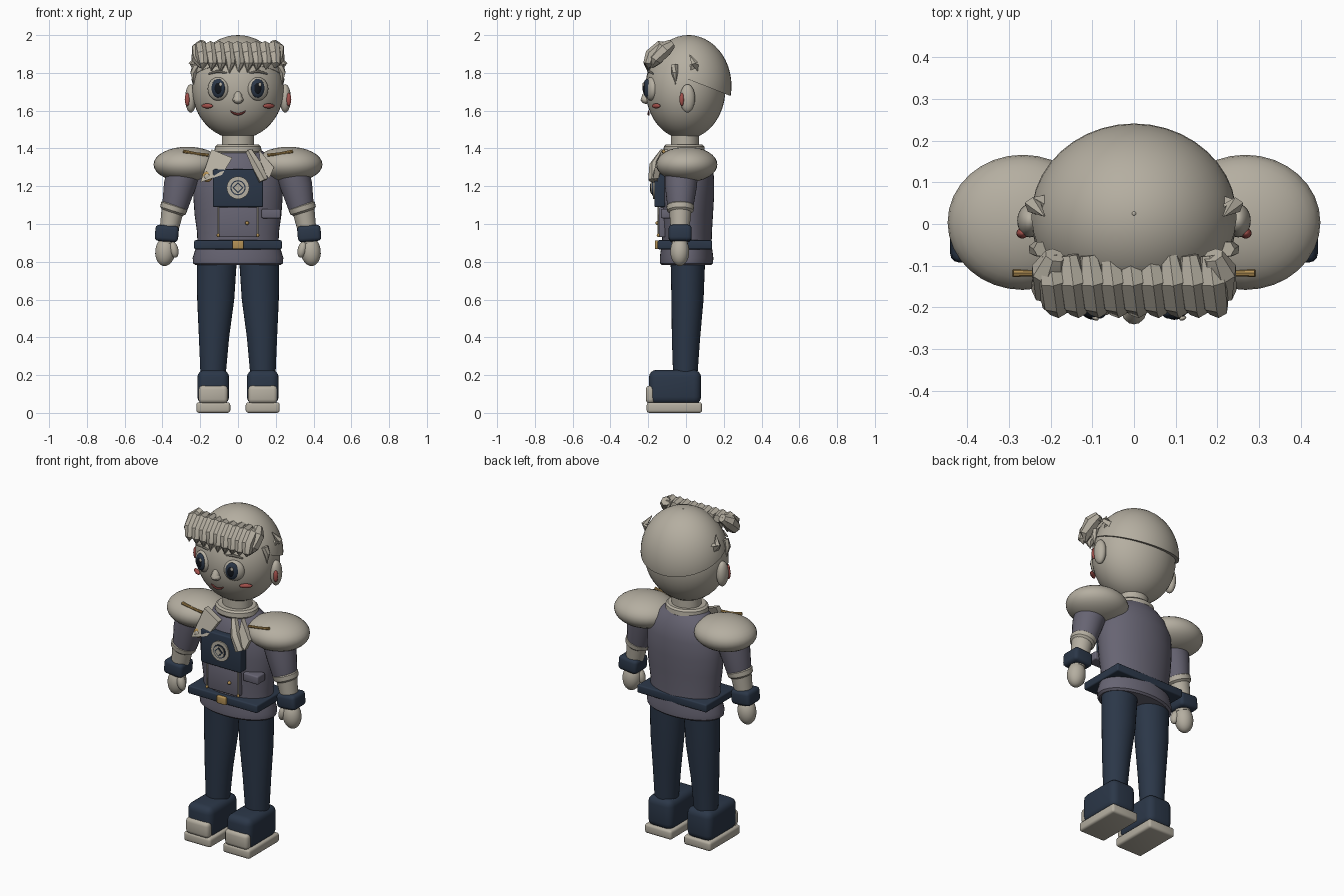
import bpy, bmesh, math
from mathutils import Vector, Matrix


def mat(name, rgb):
    m = bpy.data.materials.new(name)
    m.diffuse_color = (*rgb, 1)
    return m


BEIGE = mat("warm_beige", (0.46, 0.425, 0.355))
PURPLE = mat("dusty_purple", (0.135, 0.128, 0.17))
NAVY = mat("dark_navy", (0.024, 0.038, 0.065))
RED = mat("muted_red", (0.36, 0.08, 0.07))
GOLD = mat("old_gold", (0.45, 0.28, 0.09))
BLACK = mat("near_black", (0.006, 0.008, 0.012))


def finish(name, bm, material):
    bmesh.ops.recalc_face_normals(bm, faces=bm.faces)
    me = bpy.data.meshes.new(name)
    bm.to_mesh(me)
    bm.free()
    me.materials.append(material)
    ob = bpy.data.objects.new(name, me)
    bpy.context.collection.objects.link(ob)
    return ob


def ball(name, c, r, material, rot=(0, 0, 0), seg=32, rings=18, cut=None):
    bm = bmesh.new()
    bmesh.ops.create_uvsphere(bm, u_segments=seg, v_segments=rings, radius=1)
    bmesh.ops.scale(bm, vec=r, verts=bm.verts)
    ob_rot = Matrix.Rotation(rot[2], 4, 'Z') @ Matrix.Rotation(rot[1], 4, 'Y') @ Matrix.Rotation(rot[0], 4, 'X')
    bmesh.ops.transform(bm, matrix=Matrix.Translation(c) @ ob_rot, verts=bm.verts)
    if cut:
        bmesh.ops.bisect_plane(bm, geom=bm.verts[:] + bm.edges[:] + bm.faces[:],
                               plane_co=cut[0], plane_no=cut[1], clear_inner=True)
        edge = [e for e in bm.edges if e.is_boundary]
        bmesh.ops.contextual_create(bm, geom=edge)
    return finish(name, bm, material)


def box(name, lo, hi, material, bevel=0.0, rot_y=0.0, seg=3):
    bm = bmesh.new()
    bmesh.ops.create_cube(bm, size=1)
    size = [b - a for a, b in zip(lo, hi)]
    mid = [(a + b) / 2 for a, b in zip(lo, hi)]
    bmesh.ops.scale(bm, vec=size, verts=bm.verts)
    if bevel:
        bmesh.ops.bevel(bm, geom=bm.edges[:], offset=bevel, segments=seg, profile=0.5, affect='EDGES')
    bmesh.ops.transform(bm, matrix=Matrix.Translation(mid) @ Matrix.Rotation(rot_y, 4, 'Y'), verts=bm.verts)
    return finish(name, bm, material)


def loft(name, rings, material, seg=32):
    """Horizontal ellipses, each (x, y, z, rx, ry), skinned and capped."""
    bm = bmesh.new()
    loops = [[bm.verts.new((x + rx * math.cos(i * math.tau / seg), y + ry * math.sin(i * math.tau / seg), z))
              for i in range(seg)] for x, y, z, rx, ry in rings]
    for a, b in zip(loops, loops[1:]):
        for i in range(seg):
            bm.faces.new((a[i], a[(i + 1) % seg], b[(i + 1) % seg], b[i]))
    bm.faces.new(loops[0])
    bm.faces.new(loops[-1])
    return finish(name, bm, material)


def tube(name, pts, radii, material, seg=8):
    """Round section swept along a short path with a radius at each point."""
    bm = bmesh.new()
    pts = [Vector(p) for p in pts]
    loops = []
    for k, p in enumerate(pts):
        d = pts[min(k + 1, len(pts) - 1)] - pts[max(k - 1, 0)]
        q = d.to_track_quat('Z', 'X')
        loops.append([bm.verts.new(p + q @ Vector((radii[k] * math.cos(i * math.tau / seg),
                                                   radii[k] * math.sin(i * math.tau / seg), 0)))
                      for i in range(seg)])
    for a, b in zip(loops, loops[1:]):
        for i in range(seg):
            bm.faces.new((a[i], a[(i + 1) % seg], b[(i + 1) % seg], b[i]))
    bm.faces.new(loops[0])
    bm.faces.new(loops[-1])
    return finish(name, bm, material)


def plate(name, pts, depth, material):
    """Polygon thickened towards the back."""
    bm = bmesh.new()
    f = bm.faces.new([bm.verts.new(p) for p in pts])
    out = bmesh.ops.extrude_face_region(bm, geom=[f])
    bmesh.ops.translate(bm, vec=(0, depth, 0), verts=[v for v in out["geom"] if isinstance(v, bmesh.types.BMVert)])
    return finish(name, bm, material)


# Head and hair cap
ball("head", (0, -0.003, 1.717), (0.243, 0.212, 0.267), BEIGE, seg=40, rings=24)
ball("hair_cap", (0, 0.013, 1.73), (0.248, 0.228, 0.27), BEIGE, seg=40, rings=24,
     cut=((0, -0.1, 1.81), (0, 0.13, 0.33)))
ball("crown_dot", (0, 0.025, 1.997), (0.006, 0.006, 0.004), BEIGE, seg=10, rings=6)

# Fringe locks
for i in range(9):
    x = -0.195 + i * 0.048
    dip = 0.035 * (1 - abs(i - 3.5) / 4.5)
    tube("fringe_lock", [(x - 0.008, -0.075, 1.94), (x, -0.135, 1.935), (x + 0.005, -0.185, 1.895),
                         (x + 0.012, -0.2, 1.85), (x + 0.006, -0.197, 1.825 - dip)],
         [0.022, 0.036, 0.034, 0.026, 0.004], BEIGE, seg=7)
for s in (-1, 1):
    tube("corner_lock", [(s * 0.19, -0.075, 1.955), (s * 0.205, -0.115, 1.925), (s * 0.21, -0.16, 1.87),
                         (s * 0.195, -0.18, 1.83)], [0.025, 0.043, 0.036, 0.008], BEIGE, seg=7)
    tube("side_tuft", [(s * 0.215, 0.04, 1.83), (s * 0.243, 0.045, 1.85), (s * 0.215, 0.02, 1.895)],
         [0.035, 0.02, 0.003], BEIGE, seg=5)
    tube("sideburn", [(s * 0.222, -0.06, 1.84), (s * 0.236, -0.06, 1.80), (s * 0.233, -0.055, 1.74)],
         [0.02, 0.018, 0.003], BEIGE, seg=6)

# Face
tube("mouth", [(-0.04, -0.198, 1.598), (-0.02, -0.198, 1.585), (0, -0.198, 1.58),
               (0.02, -0.198, 1.585), (0.04, -0.198, 1.598)], [0.003, 0.006, 0.006, 0.006, 0.003], RED)
tube("nose", [(0, -0.195, 1.71), (0, -0.21, 1.68), (0, -0.215, 1.65)], [0.008, 0.022, 0.026], BEIGE, seg=14)
ball("nose_tip", (0, -0.212, 1.658), (0.029, 0.027, 0.022), BEIGE, seg=18, rings=10)
for s in (-1, 1):
    turn = (0, 0, s * 0.35)
    ball("eye_white", (s * 0.105, -0.186, 1.715), (0.058, 0.03, 0.062), BEIGE, turn)
    ball("iris", (s * 0.105, -0.206, 1.718), (0.038, 0.018, 0.05), NAVY, turn)
    ball("pupil", (s * 0.105, -0.217, 1.718), (0.022, 0.011, 0.032), BLACK, turn, 20, 12)
    ball("eye_glint", (s * 0.105 + 0.012, -0.226, 1.738), (0.009, 0.005, 0.011), BEIGE, turn, 12, 8)
    tube("eyebrow", [(s * 0.06, -0.2, 1.80), (s * 0.11, -0.195, 1.808), (s * 0.155, -0.175, 1.795)],
         [0.004, 0.008, 0.004], BEIGE)
    ball("cheek", (s * 0.163, -0.158, 1.625), (0.036, 0.012, 0.013), RED, (0, 0, s * 0.6), 20, 10)
    ball("ear", (s * 0.25, 0.008, 1.665), (0.03, 0.04, 0.075), BEIGE, seg=24, rings=14)
    ball("inner_ear", (s * 0.268, -0.022, 1.66), (0.014, 0.013, 0.035), RED, seg=16, rings=10)

# Neck and collar
loft("neck", [(0, -0.005, 1.36, 0.085, 0.075), (0, -0.005, 1.5, 0.085, 0.075)], BEIGE)
loft("collar", [(0, -0.01, z, r, r * 0.88) for z, r in ((1.375, 0.118), (1.385, 0.125), (1.41, 0.122), (1.42, 0.11))],
     BEIGE)

# Jacket body and hem
loft("jacket", [(0, 0.005, z, rx, ry) for z, rx, ry in (
    (0.86, 0.215, 0.13), (0.95, 0.216, 0.132), (1.05, 0.23, 0.138), (1.15, 0.237, 0.144), (1.25, 0.232, 0.143),
    (1.32, 0.205, 0.13), (1.37, 0.155, 0.105), (1.405, 0.1, 0.08))], PURPLE, 40)
loft("jacket_hem", [(0, 0.003, z, rx, ry) for z, rx, ry in (
    (0.782, 0.225, 0.13), (0.792, 0.238, 0.14), (0.82, 0.24, 0.142), (0.88, 0.222, 0.134))], PURPLE, 40)

# Belt and buckle
box("belt", (-0.232, -0.15, 0.866), (0.232, 0.138, 0.914), NAVY, 0.008)
box("buckle", (-0.03, -0.165, 0.867), (0.03, -0.145, 0.913), GOLD, 0.006)

# Chest pack with round dial
box("chest_pack", (-0.133, -0.168, 1.09), (0.133, -0.11, 1.29), NAVY, 0.008)
for name, r, y, m, n in (("dial_rim", 0.06, -0.176, BEIGE, 24), ("dial_ring", 0.04, -0.18, NAVY, 24),
                         ("dial_face", 0.034, -0.184, BEIGE, 24), ("dial_gem", 0.028, -0.188, NAVY, 4),
                         ("dial_core", 0.02, -0.191, BEIGE, 4)):
    plate(name, [(r * math.cos(i * math.tau / n), y, 1.192 + r * math.sin(i * math.tau / n)) for i in range(n)],
          -0.165 - y, m)

# Front flap, cords, buttons, pocket and pin
box("front_flap", (-0.105, -0.143, 0.93), (0.105, -0.11, 1.088), PURPLE, 0.005)
for s in (-1, 1):
    tube("cord", [(s * 0.105, -0.146, 1.09), (s * 0.105, -0.147, 0.94)], [0.004, 0.004], BEIGE, 6)
    ball("cord_bead", (s * 0.105, -0.147, 0.94), (0.008, 0.008, 0.01), GOLD, seg=12, rings=8)
ball("button", (0.048, -0.152, 1.005), (0.01, 0.01, 0.01), GOLD, seg=12, rings=8)
box("pocket", (0.125, -0.132, 1.03), (0.225, -0.06, 1.08), PURPLE, 0.008)
ball("pin", (-0.163, -0.15, 1.25), (0.028, 0.012, 0.028), GOLD, seg=20, rings=10)
ball("pin_stone", (-0.163, -0.16, 1.25), (0.016, 0.006, 0.016), BEIGE, seg=16, rings=8)

# Scarf ends
plate("scarf_left", [(-0.14, -0.12, 1.395), (-0.03, -0.145, 1.35), (-0.085, -0.175, 1.26), (-0.2, -0.165, 1.22)],
      0.035, BEIGE)
plate("scarf_right", [(0.11, -0.125, 1.395), (0.19, -0.165, 1.3), (0.165, -0.175, 1.24), (0.12, -0.175, 1.3)],
      0.03, BEIGE)
tube("scarf_tail", [(0.06, -0.12, 1.385), (0.1, -0.165, 1.31), (0.135, -0.175, 1.23)], [0.02, 0.03, 0.026], BEIGE, 6)

for s in (-1, 1):
    # Shoulder pad and gold braid
    ball("shoulder_pad", (s * 0.267, 0.004, 1.315), (0.18, 0.162, 0.094), BEIGE, seg=32, rings=16)
    tube("braid", [(s * 0.155, -0.12, 1.365), (s * 0.22, -0.118, 1.372), (s * 0.29, -0.118, 1.385)],
         [0.008, 0.007, 0.009], GOLD)
    # Arm
    tube("sleeve", [(s * 0.275, -0.022, 1.31), (s * 0.31, -0.027, 1.2), (s * 0.335, -0.03, 1.085)],
         [0.09, 0.085, 0.068], PURPLE, 24)
    tube("sleeve_cuff", [(s * 0.334, -0.03, 1.105), (s * 0.337, -0.03, 1.095), (s * 0.345, -0.03, 1.07),
                         (s * 0.348, -0.03, 1.06)], [0.063, 0.073, 0.07, 0.058], BEIGE, 24)
    tube("forearm", [(s * 0.345, -0.03, 1.08), (s * 0.378, -0.033, 0.9)], [0.06, 0.043], BEIGE, 24)
    box("wristband", (s * 0.377 - 0.062, -0.092, 0.907), (s * 0.377 + 0.062, 0.03, 0.993), NAVY, 0.02,
        rot_y=-s * 0.08)
    ball("hand", (s * 0.385, -0.033, 0.855), (0.053, 0.05, 0.078), BEIGE, (0, -s * 0.1, 0), 24, 14)
    ball("thumb", (s * 0.34, -0.055, 0.865), (0.024, 0.026, 0.045), BEIGE, (0, s * 0.25, 0), 16, 10)
    # Leg
    loft("trouser_leg", [(s * 0.112, 0.01, 0.83, 0.107, 0.092), (s * 0.118, 0.008, 0.6, 0.098, 0.085),
                         (s * 0.127, 0.0, 0.4, 0.08, 0.075), (s * 0.132, -0.004, 0.19, 0.066, 0.064)], NAVY)
    # Shoe
    box("shoe", (s * 0.131 - 0.084, -0.196, 0.045), (s * 0.131 + 0.084, 0.08, 0.228), NAVY, 0.04, seg=4)
    box("toe_cap", (s * 0.131 - 0.078, -0.213, 0.05), (s * 0.131 + 0.078, -0.16, 0.145), BEIGE, 0.022)
    box("sole", (s * 0.131 - 0.09, -0.208, 0.0), (s * 0.131 + 0.09, 0.085, 0.056), BEIGE, 0.014)

# Smooth shading with crisp edges
for ob in bpy.context.scene.objects:
    ob.select_set(True)
    bpy.context.view_layer.objects.active = ob
bpy.ops.object.shade_smooth_by_angle(angle=math.radians(35))
